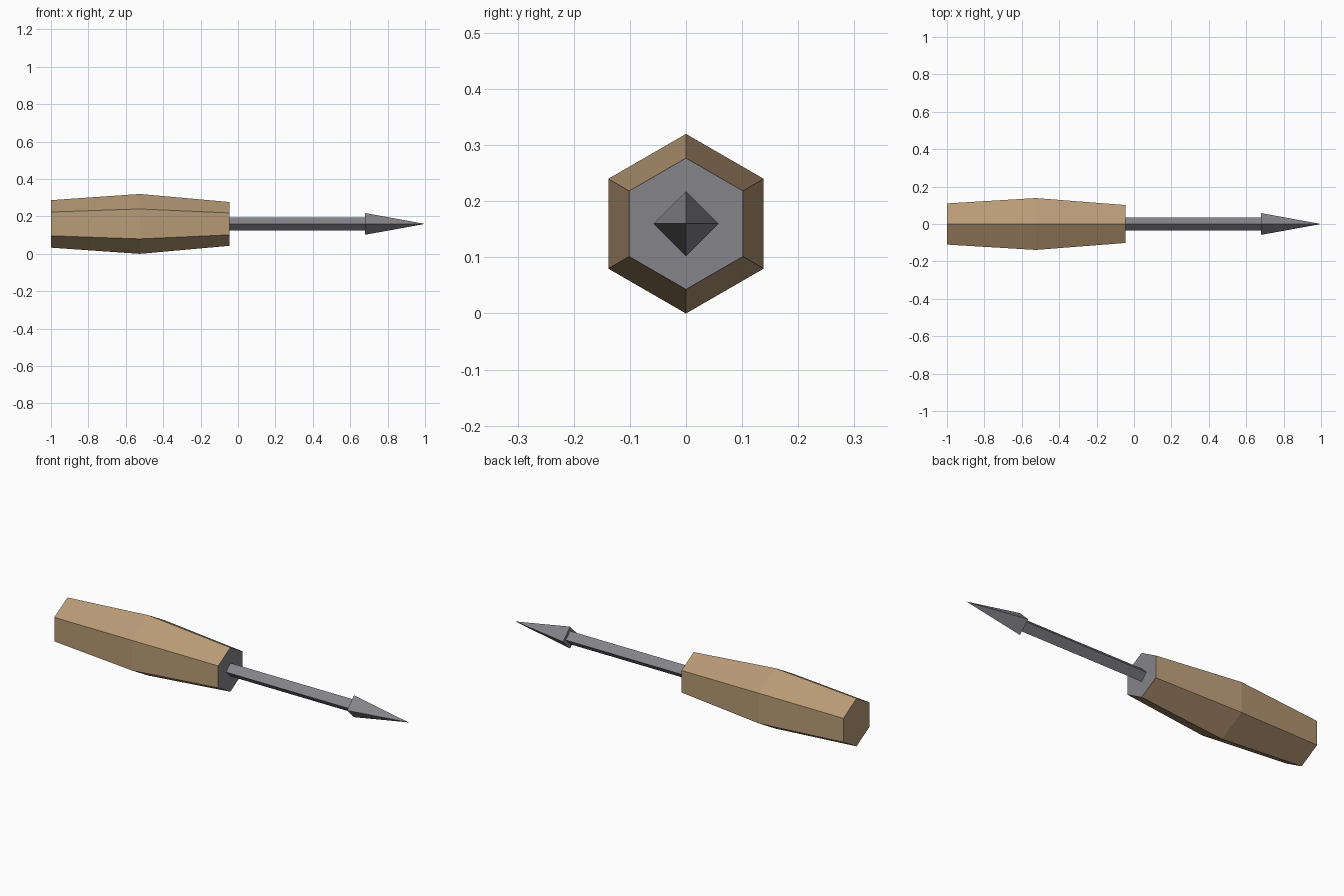
import bpy
import bmesh
from math import cos, sin, tau

AXIS_Z = 0.16  # height of the tool's long axis

cube = bpy.data.objects.get("Cube")
if cube:
    bpy.data.objects.remove(cube, do_unlink=True)


def make_material(name, colour):
    mat = bpy.data.materials.new(name)
    mat.use_nodes = True
    mat.diffuse_color = (*colour, 1)
    bsdf = next(n for n in mat.node_tree.nodes if n.type == 'BSDF_PRINCIPLED')
    bsdf.inputs["Base Color"].default_value = (*colour, 1)
    return mat


wood = make_material("tan wood", (0.485, 0.328, 0.184))
steel = make_material("grey steel", (0.235, 0.231, 0.25))


def loft(name, sides, stations, materials):
    """Join polygon rings of (x, radius) along x; radius 0 makes a point."""
    bm = bmesh.new()
    rings = []
    for x, r in stations:
        count = sides if r else 1
        rings.append([bm.verts.new((x, r * sin(tau * i / sides),
                                    AXIS_Z + r * cos(tau * i / sides)))
                      for i in range(count)])
    for a, b in zip(rings, rings[1:]):
        for i in range(sides):
            j = (i + 1) % sides
            if len(b) == 1:
                bm.faces.new((a[i], a[j], b[0]))
            else:
                bm.faces.new((a[i], a[j], b[j], b[i]))
    for ring in (rings[0], rings[-1]):
        if len(ring) > 1:
            bm.faces.new(ring)
    bmesh.ops.recalc_face_normals(bm, faces=bm.faces)
    # A second material goes on the end facing the blade
    if len(materials) > 1:
        for f in bm.faces:
            f.material_index = int(f.normal.x > 0.9)
    mesh = bpy.data.meshes.new(name)
    bm.to_mesh(mesh)
    bm.free()
    for mat in materials:
        mesh.materials.append(mat)
    obj = bpy.data.objects.new(name, mesh)
    bpy.context.collection.objects.link(obj)
    return obj


# Swollen hexagonal grip with a steel end face
loft("handle", 6, [(-1, 0.127), (-0.525, 0.16), (-0.045, 0.117)], [wood, steel])
# Slim diamond shaft
loft("shaft", 4, [(-0.045, 0.035), (0.68, 0.035)], [steel])
# Flared pyramid point
loft("tip", 4, [(0.68, 0.058), (1, 0)], [steel])
